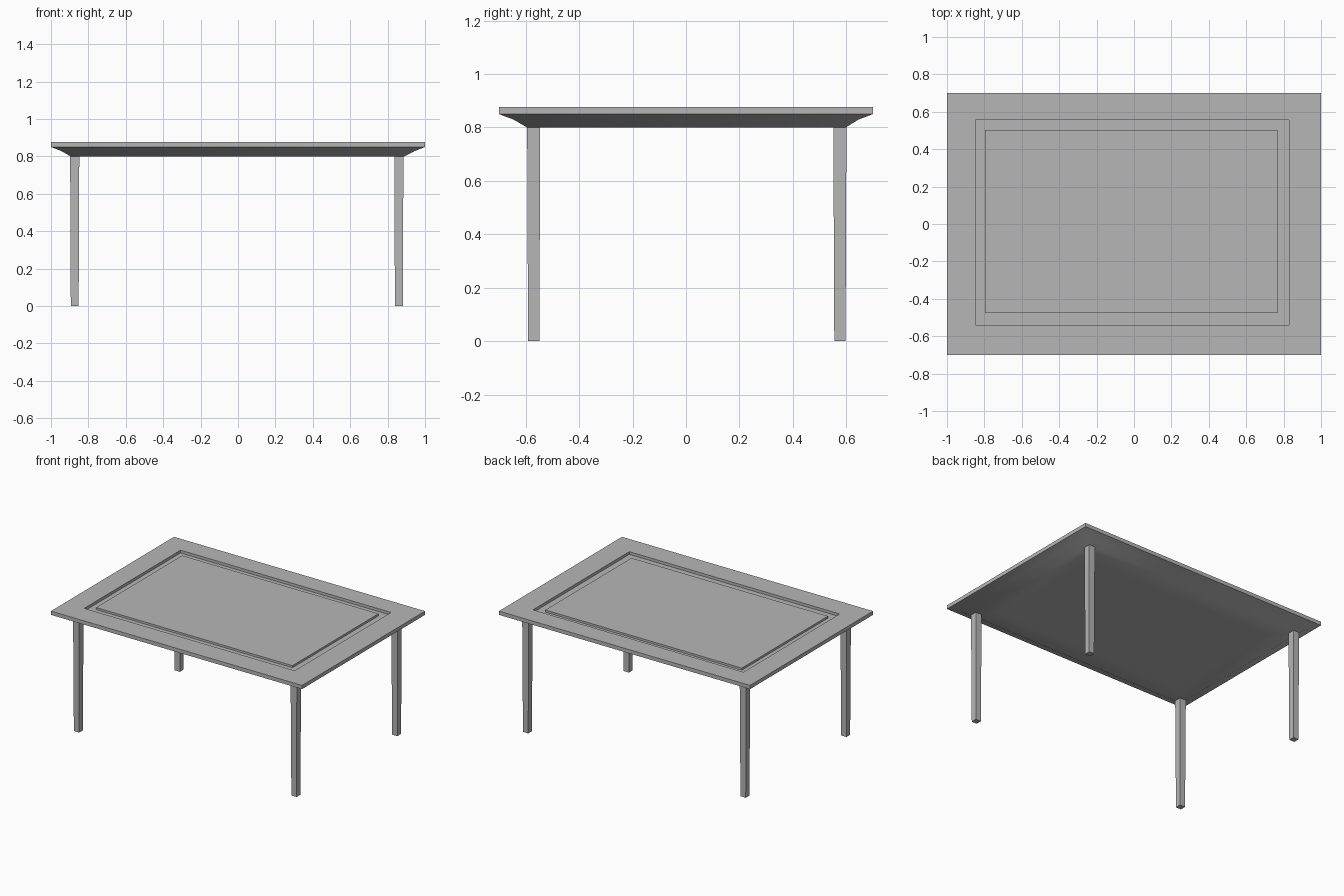
import bpy, bmesh

if "Cube" in bpy.data.objects:
    bpy.data.objects.remove(bpy.data.objects["Cube"])

# Dark grey finish shared by all parts
finish = bpy.data.materials.new("dark_grey")
finish.diffuse_color = (0.47, 0.47, 0.47, 1)
finish.use_nodes = True
finish.node_tree.nodes["Principled BSDF"].inputs["Base Color"].default_value = finish.diffuse_color


def stacked_rings(name, rings, smooth=False):
    """Skin a stack of (x0, x1, y0, y1, z) rectangles and cap both ends."""
    bm = bmesh.new()
    loops = [[bm.verts.new(p) for p in ((x0, y0, z), (x1, y0, z), (x1, y1, z), (x0, y1, z))]
             for x0, x1, y0, y1, z in rings]
    for a, b in zip(loops, loops[1:]):
        for i in range(4):
            j = (i + 1) % 4
            bm.faces.new((a[i], a[j], b[j], b[i]))
    bm.faces.new(loops[0][::-1])
    bm.faces.new(loops[-1])
    bmesh.ops.recalc_face_normals(bm, faces=bm.faces)
    mesh = bpy.data.meshes.new(name)
    bm.to_mesh(mesh)
    bm.free()
    mesh.materials.append(finish)
    obj = bpy.data.objects.new(name, mesh)
    bpy.context.collection.objects.link(obj)
    if smooth:
        bpy.ops.object.select_all(action='DESELECT')
        bpy.context.view_layer.objects.active = obj
        obj.select_set(True)
        bpy.ops.object.shade_smooth_by_angle(angle=0.7)
    return obj


# Table top: coved underside, thin rim, groove around a raised centre panel
outer = (-0.847, 0.83, -0.54, 0.556)
inner = (-0.797, 0.768, -0.477, 0.503)
stacked_rings("table_top", [
    (-0.75, 0.75, -0.45, 0.45, 0.80),
    (-0.895, 0.89, -0.595, 0.598, 0.80),
    (-0.945, 0.945, -0.645, 0.645, 0.829),
    (-1, 1, -0.7, 0.7, 0.85),
    (-1, 1, -0.7, 0.7, 0.877),
    (*outer, 0.877),
    (*outer, 0.857),
    (*inner, 0.857),
    (*inner, 0.872),
], smooth=True)

# Four slightly tapered square legs
for side, cx in (("left", -0.873), ("right", 0.860)):
    for end, cy in (("front", -0.570), ("back", 0.576)):
        stacked_rings(f"{end}_{side}_leg", [
            (cx - r, cx + r, cy - r, cy + r, z) for r, z in ((0.021, 0), (0.0245, 0.803))])
